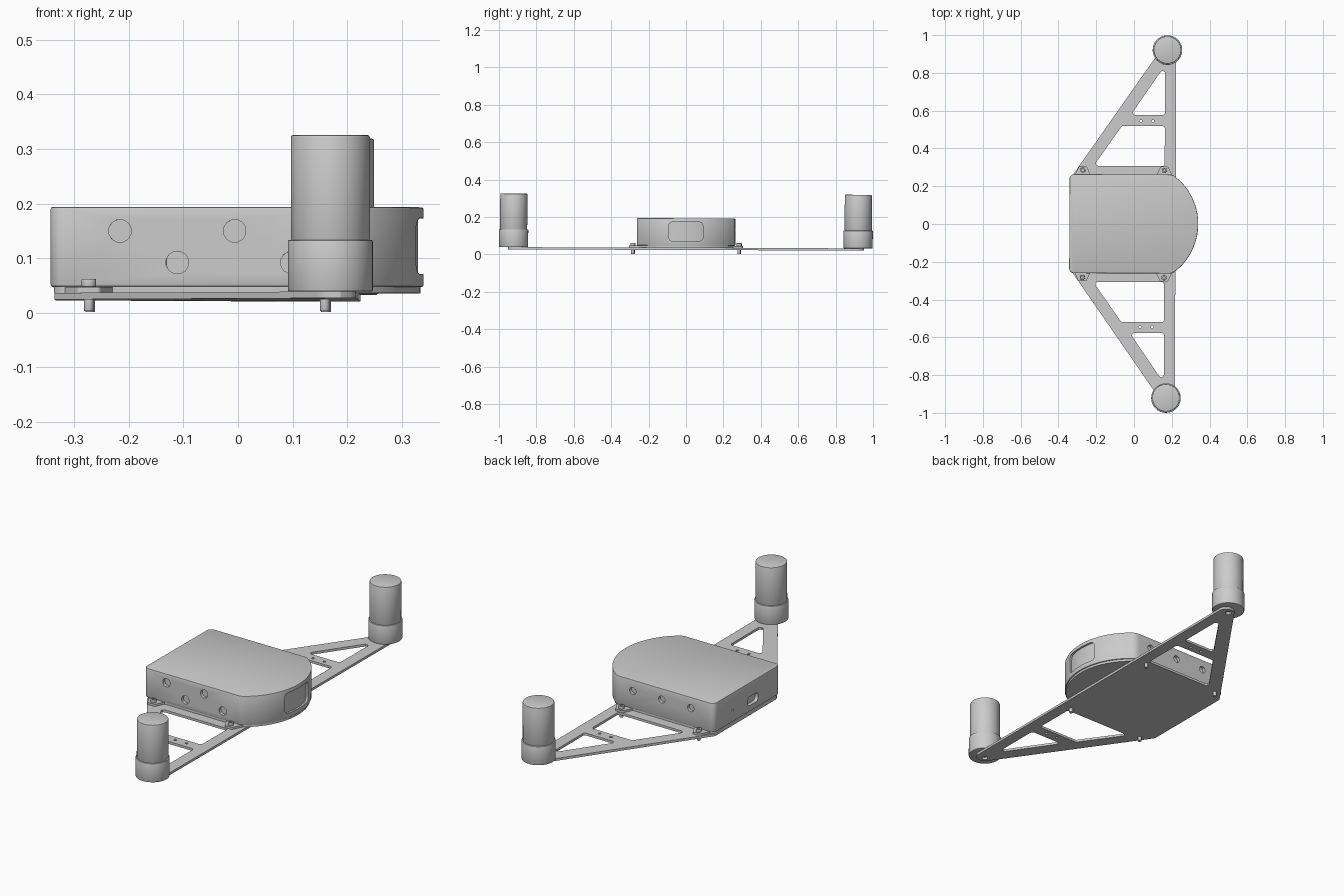
import bpy, bmesh
from math import pi, sin, cos, tan, radians
from mathutils import Vector, Matrix

if "Cube" in bpy.data.objects:
    bpy.data.objects.remove(bpy.data.objects["Cube"])

grey = bpy.data.materials.new("plain_grey")
grey.use_nodes = True
COLOUR = (0.6, 0.6, 0.6, 1)
grey.diffuse_color = COLOUR
grey.node_tree.nodes["Principled BSDF"].inputs["Base Color"].default_value = COLOUR

# Axis swaps that turn an (u, v, depth) prism to face y or x
UPRIGHT = Matrix.Identity(3)
FACE_Y = Matrix(((1, 0, 0), (0, 0, 1), (0, 1, 0)))
FACE_X = Matrix(((0, 0, 1), (1, 0, 0), (0, 1, 0)))
parts = []


def rounded(corners, n=6):
    """Outline from (x, y, radius) corners, each one filleted."""
    out = []
    for i, (x, y, r) in enumerate(corners):
        p = Vector((x, y))
        if r == 0:
            out.append(p)
            continue
        a = (Vector(corners[i - 1][:2]) - p).normalized()
        b = (Vector(corners[(i + 1) % len(corners)][:2]) - p).normalized()
        half = a.angle(b) / 2
        c = p + (a + b).normalized() * r / sin(half)
        start, end = p + a * r / tan(half) - c, p + b * r / tan(half) - c
        for k in range(n + 1):
            out.append(c + start.lerp(end, k / n).normalized() * r)
    return out


def circle(x, y, r, n=24):
    return [Vector((x + r * cos(2 * pi * (k + 0.5) / n),
                    y + r * sin(2 * pi * (k + 0.5) / n))) for k in range(n)]


def box(u0, u1, v0, v1, r):
    return rounded([(u0, v0, r), (u1, v0, r), (u1, v1, r), (u0, v1, r)])


def prism(name, outline, lo, hi, axes=UPRIGHT, bevel=0):
    """Extrude an outline from lo to hi, softening the rim edges."""
    bm = bmesh.new()
    base = bm.faces.new([bm.verts.new((p.x, p.y, lo)) for p in outline])
    ext = bmesh.ops.extrude_face_region(bm, geom=[base], use_keep_orig=True)["geom"]
    top = [v for v in ext if isinstance(v, bmesh.types.BMVert)]
    bmesh.ops.translate(bm, verts=top, vec=(0, 0, hi - lo))
    bmesh.ops.recalc_face_normals(bm, faces=bm.faces[:])
    if bevel:
        rim = [e for e in bm.edges if abs(e.verts[0].co.z - e.verts[1].co.z) < 1e-6]
        bmesh.ops.bevel(bm, geom=rim, offset=bevel, segments=2, profile=0.5, affect='EDGES')
    bmesh.ops.transform(bm, matrix=axes.to_4x4(), verts=bm.verts[:])
    bmesh.ops.recalc_face_normals(bm, faces=bm.faces[:])
    mesh = bpy.data.meshes.new(name)
    bm.to_mesh(mesh)
    bm.free()
    mesh.materials.append(grey)
    obj = bpy.data.objects.new(name, mesh)
    bpy.context.collection.objects.link(obj)
    parts.append(obj)
    return obj


def cut(obj, cutters):
    """Subtract the cutters, then remove them."""
    for c in cutters:
        mod = obj.modifiers.new("cut", 'BOOLEAN')
        mod.operation, mod.solver, mod.object = 'DIFFERENCE', 'EXACT', c
    bpy.context.view_layer.update()
    graph = bpy.context.evaluated_depsgraph_get()
    mesh = bpy.data.meshes.new_from_object(obj.evaluated_get(graph))
    obj.modifiers.clear()
    obj.data = mesh
    mesh.materials.clear()
    mesh.materials.append(grey)
    for c in cutters:
        parts.remove(c)
        bpy.data.objects.remove(c)


def body_outline(inset=0):
    """Flat back and sides with a bowed nose."""
    radius, cx, side, back = 0.32 - inset, 0.02, 0.262 - inset, -0.342 + inset
    nose = [(cx + radius * cos(radians(a)), radius * sin(radians(a)), 0)
            for a in range(-46, 47, 4)]
    corner = cx + (radius ** 2 - side ** 2) ** 0.5
    return rounded([(back, -side, 0.025), (corner, -side, 0.05)] + nose
                   + [(corner, side, 0.05), (back, side, 0.025)])


# Body shell with its lower cover
body = prism("body", body_outline(), 0.047, 0.193, bevel=0.004)
prism("lower_cover", body_outline(0.006), 0.0355, 0.0475)

# Curved nose window recess
window = prism("window_cutter", box(-0.092, 0.092, 0.071, 0.173, 0.022), 0.2, 0.4, FACE_X)
cut(window, [prism("window_floor", circle(0.02, 0, 0.31, 128), 0, 0.3)])
cutters = [window]

# Round recesses in both sides
for x, z in [(-0.215, 0.149), (-0.11, 0.091), (-0.005, 0.149), (0.1, 0.091)]:
    cutters.append(prism("hole", circle(x, z, 0.021, 12), -0.3, -0.247, FACE_Y))
for x in (-0.212, -0.05, 0.112):
    cutters.append(prism("hole", circle(x, 0.138, 0.018, 12), 0.247, 0.3, FACE_Y))

# Socket and pinhole in the flat end
cutters.append(prism("socket", box(-0.088, -0.002, 0.078, 0.122, 0.018), -0.4, -0.325, FACE_X))
cutters.append(prism("pinhole", circle(0.115, 0.105, 0.006, 12), -0.4, -0.33, FACE_X))
cut(body, cutters)

# One base plate forms both triangular arms
PLATE_LO, PLATE_HI = 0.0235, 0.0355
plate = prism("arm_plate", rounded([
    (0.22, -1.041, 0.04), (0.22, 1.041, 0.04),
    (-0.31, 0.28, 0), (-0.335, 0.244, 0.02),
    (-0.335, -0.244, 0.02), (-0.31, -0.28, 0)], 10), PLATE_LO, PLATE_HI)
holes = []
for s in (-1, 1):
    near = [(-0.215, 0.307), (0.161, 0.307), (0.161, 0.519), (-0.066, 0.519)]
    far = [(-0.02, 0.577), (0.161, 0.577), (0.161, 0.84)]
    outlines = [rounded([(x, s * y, 0.013) for x, y in pts]) for pts in (near, far)]
    outlines += [circle(x, s * 0.545, 0.007, 12) for x in (0.034, 0.098)]
    outlines.append(circle(0.173, s * 0.921, 0.014))
    holes += [prism("plate_hole", o, 0, 0.1) for o in outlines]
cut(plate, holes)

for s, end in ((-1, "front"), (1, "back")):
    # Motor: wide collar below a slimmer can
    prism(end + "_motor_collar", circle(0.173, s * 0.921, 0.078, 64),
          PLATE_HI, 0.13, bevel=0.003)
    prism(end + "_motor_can", circle(0.173, s * 0.921, 0.0725, 64),
          0.12, 0.322, bevel=0.004)
    # Mounting tabs with screws through the plate
    for x, side in ((-0.272, "right"), (0.16, "left")):
        tag = f"{end}_{side}_"
        tab = [(-0.046, 0.25, 0), (-0.02, 0.304, 0.008), (0.02, 0.304, 0.008), (0.046, 0.25, 0)]
        prism(tag + "tab", rounded([(x + u, s * v, r) for u, v, r in tab]), PLATE_HI, 0.046)
        head = prism(tag + "screw_head", circle(x, s * 0.284, 0.0135), 0.046, 0.061, bevel=0.002)
        cut(head, [prism("hex", circle(x, s * 0.284, 0.007, 6), 0.053, 0.1)])
        prism(tag + "screw_tip", circle(x, s * 0.284, 0.009), 0.002, PLATE_HI, bevel=0.001)

# Slight lean of the whole assembly, then smooth shading
lean = Matrix.Rotation(-0.0043, 4, 'Z') @ Matrix.Rotation(-0.0035, 4, 'X')
bpy.ops.object.select_all(action='DESELECT')
for obj in parts:
    obj.data.transform(lean)
    obj.select_set(True)
bpy.context.view_layer.objects.active = body
bpy.ops.object.shade_smooth_by_angle(angle=radians(30))
